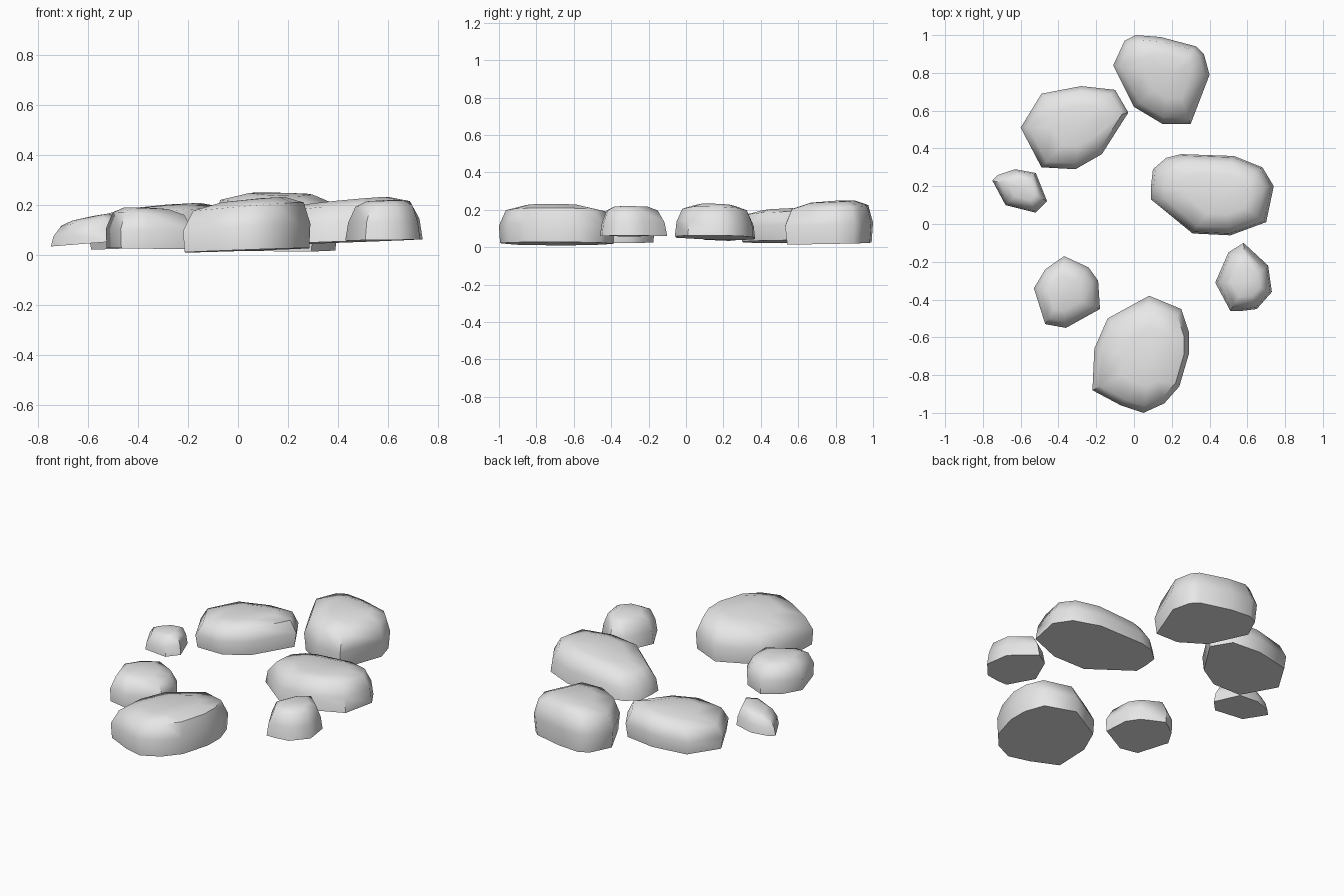
import bpy
import bmesh
from math import radians
from mathutils import Vector

default_cube = bpy.data.objects.get("Cube")
if default_cube:
    bpy.data.objects.remove(default_cube, do_unlink=True)

# One plain stone colour
STONE = (0.8, 0.8, 0.8, 1.0)
stone = bpy.data.materials.new("stone_grey")
stone.use_nodes = True
stone.diffuse_color = STONE
shader = next(n for n in stone.node_tree.nodes if n.type == "BSDF_PRINCIPLED")
shader.inputs["Base Color"].default_value = STONE
shader.inputs["Roughness"].default_value = 0.8


def make_rock(name, outline, peak, low, top, tilt=(0, 0),
              foot=0.96, belly=1.0, shoulder=0.87):
    """Loft a plan outline (hundredths of a unit) upwards towards an off-centre peak."""
    plan = [Vector(p) / 100 for p in outline]
    peak = Vector(peak) / 100
    tilt = Vector(tilt)
    middle = sum(plan, Vector((0, 0))) / len(plan)

    def place(bm, point, rise):
        lean = tilt.dot(point - middle) * (0.4 + 0.6 * rise)
        return bm.verts.new((point.x, point.y, low + (top - low) * rise + lean))

    bm = bmesh.new()
    # Each level: share of the outline kept, share of the height
    levels = [(foot, 0), (belly, 0.45), (shoulder, 0.85), (0.5, 0.98)]
    rings = []
    for share, rise in levels:
        heart = middle.lerp(peak, rise)
        rings.append([place(bm, heart.lerp(p, share), rise) for p in plan])

    # Sides, crown and underside
    count = len(plan)
    crown = place(bm, peak, 1)
    under = place(bm, middle, 0)
    for i in range(count):
        j = (i + 1) % count
        for lower, upper in zip(rings, rings[1:]):
            bm.faces.new((lower[i], lower[j], upper[j], upper[i]))
        bm.faces.new((rings[-1][i], rings[-1][j], crown))
        bm.faces.new((rings[0][j], rings[0][i], under))
    bmesh.ops.recalc_face_normals(bm, faces=bm.faces)

    mesh = bpy.data.meshes.new(name)
    bm.to_mesh(mesh)
    bm.free()
    mesh.materials.append(stone)
    rock = bpy.data.objects.new(name, mesh)
    bpy.context.collection.objects.link(rock)

    # Smooth worn stone with a crisp bottom edge
    bpy.ops.object.select_all(action="DESELECT")
    rock.select_set(True)
    bpy.context.view_layer.objects.active = rock
    bpy.ops.object.shade_smooth_by_angle(angle=radians(55))
    return rock


# Ring of stones, starting at the back
make_rock("back_rock",
          [(-11, 84), (-5, 97), (1, 100), (14, 99), (33, 94),
           (37, 90), (40, 79), (30, 53), (15, 53), (0, 62)],
          peak=(20, 80), low=0.02, top=0.25, tilt=(-0.02, 0.05))

make_rock("back_right_rock",
          [(-60, 51), (-49, 69), (-28, 73), (-10, 71),
           (-3, 59), (-17, 37), (-31, 29), (-49, 30)],
          peak=(-28, 53), low=0.03, top=0.2, tilt=(0.08, 0))

make_rock("right_pebble",
          [(-75, 23), (-72, 26), (-63, 29), (-52, 27),
           (-46, 12), (-52, 6), (-68, 10)],
          peak=(-58, 19), low=0.045, top=0.15, tilt=(0.2, 0),
          foot=1.0, belly=0.93, shoulder=0.75)

make_rock("left_rock",
          [(9, 13), (9, 20), (10, 29), (17, 35), (25, 37), (53, 36),
           (68, 30), (74, 20), (70, 1), (51, -6), (31, -5)],
          peak=(47, 16), low=0.05, top=0.215, tilt=(0.09, -0.03),
          foot=1.0, belly=0.96, shoulder=0.82)

make_rock("front_left_rock",
          [(43, -31), (50, -15), (58, -10), (71, -22),
           (73, -36), (65, -45), (57, -46), (51, -46)],
          peak=(60, -31), low=0.06, top=0.22, tilt=(0.03, 0),
          foot=1.0, belly=0.93, shoulder=0.76)

make_rock("front_rock",
          [(-22, -88), (-21, -66), (-14, -50), (8, -38), (25, -45), (29, -57),
           (29, -69), (24, -86), (16, -95), (5, -100), (-7, -96)],
          peak=(9, -72), low=0.02, top=0.225, tilt=(0.09, -0.02), foot=0.98)

make_rock("front_right_rock",
          [(-53, -34), (-47, -24), (-37, -17), (-24, -23),
           (-19, -30), (-18, -45), (-36, -55), (-47, -53)],
          peak=(-38, -37), low=0.025, top=0.19, tilt=(-0.04, 0),
          foot=0.98, shoulder=0.82)
